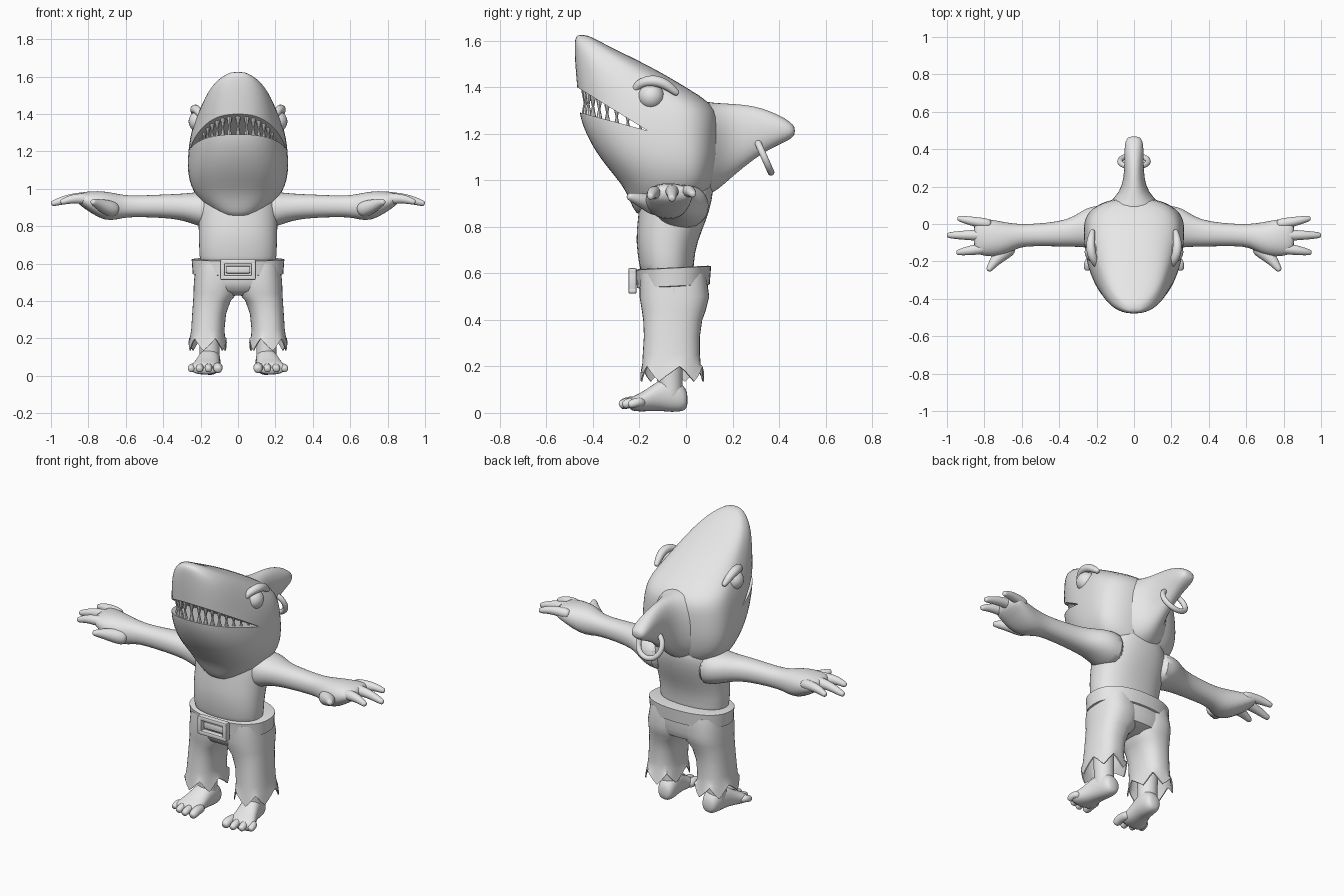
import bpy, bmesh, math
from mathutils import Vector, Matrix

if "Cube" in bpy.data.objects:
    bpy.data.objects.remove(bpy.data.objects["Cube"])

grey = bpy.data.materials.new("grey")
grey.diffuse_color = (0.8, 0.8, 0.8, 1)
grey.use_nodes = True
grey.node_tree.nodes["Principled BSDF"].inputs["Base Color"].default_value = grey.diffuse_color


def finish(name, bm, subsurf=0):
    bmesh.ops.recalc_face_normals(bm, faces=bm.faces)
    mesh = bpy.data.meshes.new(name)
    bm.to_mesh(mesh)
    bm.free()
    mesh.materials.append(grey)
    ob = bpy.data.objects.new(name, mesh)
    bpy.context.collection.objects.link(ob)
    if subsurf:
        m = ob.modifiers.new("smooth", 'SUBSURF')
        m.levels = m.render_levels = subsurf
    return ob


def oval(a0, a1, b0, b1, bc=None, n=2.3, count=24):
    """Superellipse between a0..a1 and b0..b1, widest at b = bc."""
    ac, bc = (a0 + a1) / 2, (b0 + b1) / 2 if bc is None else bc
    pts = []
    for i in range(count):
        t = 2 * math.pi * i / count
        s, c = math.sin(t), math.cos(t)
        u = math.copysign(abs(s) ** (2 / n), s)
        v = math.copysign(abs(c) ** (2 / n), c)
        pts.append((ac + (a1 - a0) / 2 * u, bc + v * ((b1 - bc) if v > 0 else (bc - b0))))
    return pts


def loft(name, rings, subsurf=1, caps=(True, True)):
    bm = bmesh.new()
    rows = [[bm.verts.new(p) for p in r] for r in rings]
    k = len(rows[0])
    for r0, r1 in zip(rows, rows[1:]):
        for i in range(k):
            bm.faces.new((r0[i], r0[(i + 1) % k], r1[(i + 1) % k], r1[i]))
    if caps[0]:
        bm.faces.new(rows[0])
    if caps[1]:
        bm.faces.new(rows[-1])
    return finish(name, bm, subsurf)


def tube(name, pts, radii, count=10):
    """Tapered rounded limb along a path."""
    pts = [Vector(p) for p in pts]
    d0, d1 = (pts[1] - pts[0]).normalized(), (pts[-1] - pts[-2]).normalized()
    path = [pts[0] - d0 * radii[0] * .5] + pts + [pts[-1] + d1 * radii[-1] * .55]
    rad = [radii[0] * .6] + list(radii) + [radii[-1] * .6]
    rings = []
    for i, p in enumerate(path):
        d = (path[min(i + 1, len(path) - 1)] - path[max(i - 1, 0)]).normalized()
        ref = Vector((0, 0, 1)) if abs(d.z) < .8 else Vector((0, 1, 0))
        u = d.cross(ref).normalized()
        v = d.cross(u)
        rings.append([p + (u * math.cos(a) + v * math.sin(a)) * rad[i]
                      for a in (2 * math.pi * j / count for j in range(count))])
    return loft(name, rings, 2)


def level(z, w, y0, y1, yc=None, n=2.3, count=24):
    return [(x, y, z) for x, y in oval(-w, w, y0, y1, yc, n, count)]


# head: horizontal slices (z, half width, front, back, widest point)
head = loft("head", [level(z, w, f, b, c, 2.4, 32) for z, w, f, b, c in [
    (.84, .06, -.205, .0, -.1), (.88, .135, -.228, .05, -.08), (.93, .195, -.25, .09, -.05),
    (.98, .238, -.275, .115, -.02), (1.05, .264, -.335, .13, -.02), (1.12, .271, -.388, .14, -.03),
    (1.2, .267, -.432, .14, -.04), (1.27, .258, -.457, .14, -.05), (1.33, .244, -.464, .115, -.07),
    (1.4, .215, -.469, .0, -.18), (1.46, .19, -.474, -.1, -.25), (1.52, .16, -.478, -.215, -.32),
    (1.57, .122, -.479, -.32, -.38), (1.605, .078, -.478, -.385, -.42), (1.626, .035, -.468, -.43, -.45)]])

# mouth: wedge cut out of the head
CY, CZ, UP, LOW = -.165, 1.213, .617, .27
wedge = loft("mouth_cutter", [[(x, CY, CZ), (x, -.7, CZ + (CY + .7) * UP), (x, -.7, CZ + (CY + .7) * LOW)]
                              for x in (-.6, .6)], 0)
wedge.hide_render = True
cut = head.modifiers.new("mouth", 'BOOLEAN')
cut.operation, cut.solver, cut.object = 'DIFFERENCE', 'EXACT', wedge
bpy.context.view_layer.objects.active = head
for m in [m.name for m in head.modifiers]:
    bpy.ops.object.modifier_apply(modifier=m)
bpy.data.objects.remove(wedge)

# teeth: cones along both lips
for name, slope, sign in (("upper_teeth", UP, -1), ("lower_teeth", LOW, 1)):
    bm = bmesh.new()
    for i in range(17):
        a = math.radians(-72 + 9 * i)
        x = .215 * math.copysign(abs(math.sin(a)) ** .83, a)
        y = -.05 - .385 * math.cos(a) ** .83
        d = CY - y
        h = .012 + .6 * d * (UP - LOW)
        z = CZ + d * slope + sign * (h / 2 - .008)
        rot = Matrix.Rotation(math.pi if sign < 0 else 0, 4, 'X')
        bmesh.ops.create_cone(bm, segments=8, radius1=.008 + h * .13, radius2=.001, depth=h + .016,
                              cap_ends=True, matrix=Matrix.Translation((x, y, z)) @ rot)
    finish(name, bm)

# dorsal fin on the back of the head: (y, half width, bottom, top)
loft("fin", [[(x, y, z) for x, z in oval(-w, w, b, t, n=2.2)] for y, w, b, t in [
    (.04, .19, .92, 1.35), (.09, .16, .93, 1.338), (.14, .105, .96, 1.333), (.2, .062, 1.015, 1.33),
    (.29, .052, 1.09, 1.322), (.37, .052, 1.14, 1.295), (.43, .05, 1.165, 1.265),
    (.46, .038, 1.185, 1.24), (.468, .02, 1.2, 1.225)]])

# ring hanging from the fin
bpy.ops.mesh.primitive_torus_add(major_radius=.075, minor_radius=.015, major_segments=32, minor_segments=10,
                                 location=(0, .335, 1.103), rotation=(-math.atan2(.9, .4), 0, 0))
ring = bpy.context.object
ring.name = "fin_ring"
ring.data.materials.append(grey)

# torso
loft("torso", [level(z, w, f, b) for z, w, f, b in [
    (.55, .2, -.19, .04), (.64, .208, -.202, .03), (.74, .211, -.218, .05), (.83, .213, -.208, .09),
    (.92, .215, -.2, .115), (.98, .19, -.19, .12), (1.05, .14, -.17, .1)]])

# hips, waistband and belt buckle
loft("trouser_hips", [level(z, w, f, b) for z, w, f, b in [
    (.6, .226, -.198, .09), (.5, .236, -.2, .098), (.455, .215, -.18, .08), (.43, .1, -.13, .02)]], 0)
loft("waistband", [[(x, y, z + .05 * y) for x, y, z in level(z, w, f, b, count=40)] for z, w, f, b in [
    (.545, .23, -.2, .095), (.548, .242, -.211, .102), (.6, .246, -.214, .106),
    (.625, .248, -.217, .108), (.628, .235, -.205, .095)]], 0)
bm = bmesh.new()
for sx, sz, dx, dz in ((.19, .026, 0, .042), (.19, .026, 0, -.042), (.026, .11, .082, 0), (.026, .11, -.082, 0),
                       (.13, .04, 0, 0)):
    deep = .02 if sz == .04 else .036
    bmesh.ops.create_cube(bm, size=1, matrix=Matrix.Translation((dx, -.212 - deep / 2, .568 + dz))
                          @ Matrix.Diagonal((sx, deep, sz, 1)))
buckle = finish("belt_buckle", bm)
bev = buckle.modifiers.new("round", 'BEVEL')
bev.width, bev.segments = .007, 2

for s, side in ((1, "left"), (-1, "right")):
    # eye and brow
    bpy.ops.mesh.primitive_uv_sphere_add(segments=24, ring_count=16, radius=.056, location=(s * .208, -.15, 1.36))
    eye = bpy.context.object
    eye.name = side + "_eye"
    eye.data.materials.append(grey)
    tube(side + "_brow", [(s * x, y, z) for x, y, z in [
        (.19, -.23, 1.375), (.21, -.205, 1.415), (.232, -.15, 1.432), (.232, -.09, 1.418), (.222, -.04, 1.375)]],
        (.014, .022, .027, .025, .016))

    # arm and palm: (x, front, back, bottom, top)
    loft(side + "_arm", [[(s * x, y, z) for y, z in oval(f, b, lo, hi, n=2.2)] for x, f, b, lo, hi in [
        (.12, -.14, .1, .78, .985), (.2, -.135, .1, .795, .985), (.26, -.125, .085, .82, .978),
        (.32, -.122, .04, .835, .973), (.4, -.12, .012, .845, .97), (.55, -.118, .0, .85, .963),
        (.62, -.125, .0, .845, .968), (.68, -.165, .008, .826, .982), (.75, -.178, .022, .845, .99),
        (.82, -.168, .032, .895, .985), (.86, -.15, .028, .92, .975)]])
    # fingers and thumb
    for name, pts, rad in (
            ("first_finger", [(.78, .0, .95), (.87, .015, .957), (.935, .03, .94)], (.032, .026, .017)),
            ("middle_finger", [(.8, -.06, .953), (.9, -.06, .95), (.989, -.06, .922)], (.034, .027, .018)),
            ("last_finger", [(.8, -.13, .945), (.88, -.142, .95), (.94, -.152, .93)], (.033, .027, .017)),
            ("thumb", [(.67, -.13, .89), (.74, -.19, .915), (.775, -.243, .93)], (.05, .033, .018))):
        tube(side + "_" + name, [(s * x, y, z) for x, y, z in pts], rad)

    # trouser leg with a ragged hem: (z, inner, outer, front, back)
    rings = [[(s * x, y, z) for x, y in oval(i, o, f, b, n=2.4, count=36)] for z, i, o, f, b in [
        (.6, .0, .225, -.195, .085), (.5, .0, .236, -.2, .1), (.44, .006, .238, -.19, .085),
        (.4, .04, .24, -.184, .07), (.33, .064, .245, -.181, .06), (.25, .072, .25, -.186, .06),
        (.21, .07, .256, -.188, .063), (.15, .06, .264, -.196, .078)]]
    rings[-1] = [(x, y, (.135, .155, .18, .2, .178, .155)[(i + 1) % 6]) for i, (x, y, z) in enumerate(rings[-1])]
    leg = loft(side + "_trouser_leg", rings, 0, (True, False))
    thick = leg.modifiers.new("cloth", 'SOLIDIFY')
    thick.thickness = .006

    # ankle, foot and toes
    tube(side + "_ankle", [(s * .152, -.068, .06), (s * .152, -.07, .14), (s * .155, -.07, .28)], (.058, .054, .062), 14)
    loft(side + "_foot", [[(s * x, y, z) for x, z in oval(c - w, c + w, lo, hi, n=2.2)] for y, c, w, lo, hi in [
        (.008, .145, .03, .025, .085), (-.01, .145, .048, .006, .12), (-.06, .148, .056, .002, .16),
        (-.12, .158, .06, .01, .14), (-.17, .168, .07, .006, .1), (-.215, .178, .083, .006, .077),
        (-.245, .18, .075, .012, .062)]])
    for i, (x, y, r) in enumerate(((.107, -.272, .027), (.158, -.277, .022), (.205, -.263, .022), (.25, -.238, .021))):
        tube(f"{side}_toe_{i + 1}", [(s * (.13 + (x - .13) * .85), -.19, .045), (s * x, y + .03, .048),
                                    (s * x, y, .036)], (r, r, r * .95))

# bake modifiers and smooth
bpy.ops.object.select_all(action='SELECT')
bpy.context.view_layer.objects.active = head
bpy.ops.object.convert(target='MESH')
bpy.ops.object.shade_smooth_by_angle(angle=math.radians(40))
